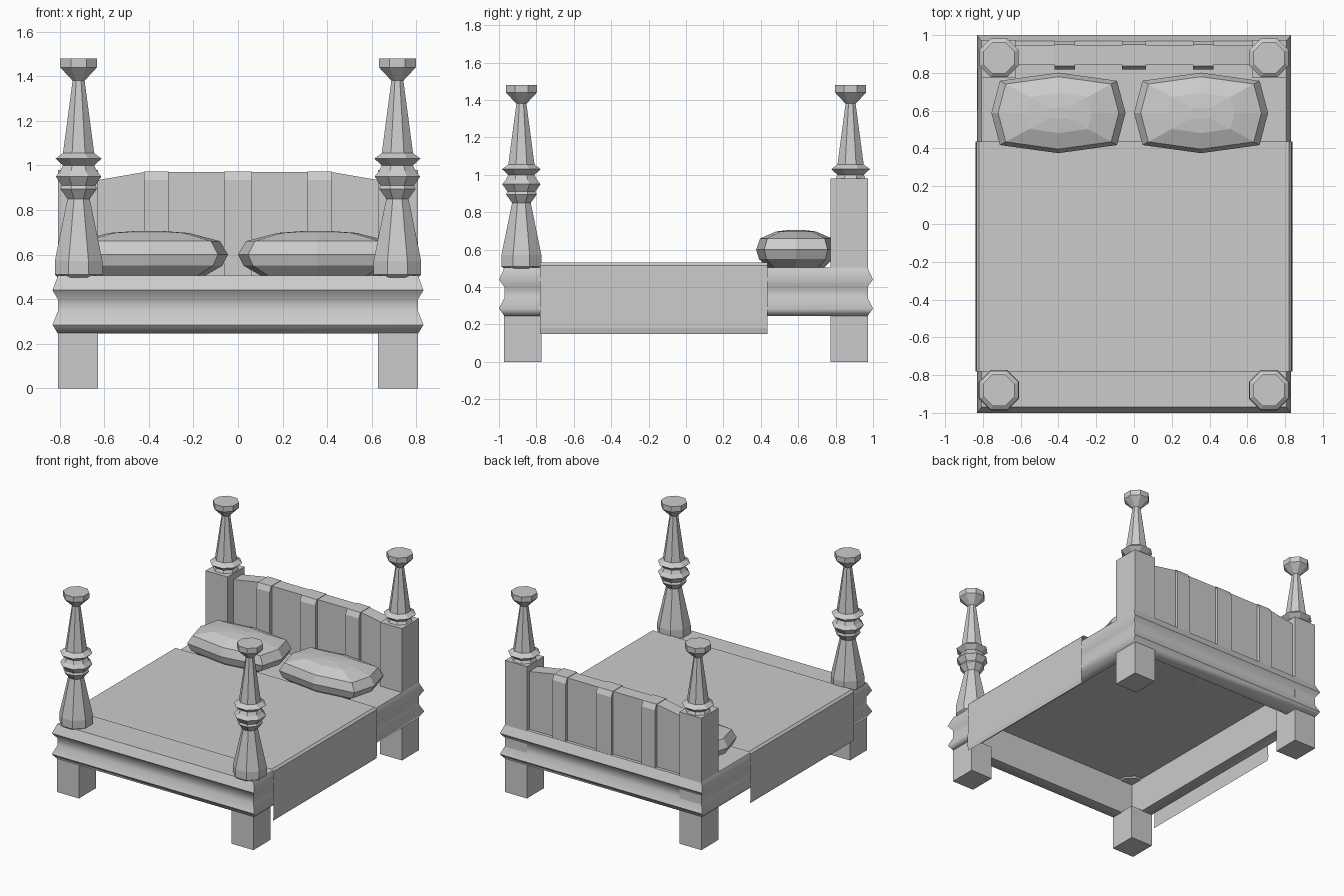
import bpy, bmesh, math

if "Cube" in bpy.data.objects:
    bpy.data.objects.remove(bpy.data.objects["Cube"])


def make(name, bm, smooth=None):
    bmesh.ops.recalc_face_normals(bm, faces=bm.faces)
    mesh = bpy.data.meshes.new(name)
    bm.to_mesh(mesh)
    bm.free()
    ob = bpy.data.objects.new(name, mesh)
    bpy.context.collection.objects.link(ob)
    if smooth:
        bpy.ops.object.select_all(action='DESELECT')
        ob.select_set(True)
        bpy.context.view_layer.objects.active = ob
        bpy.ops.object.shade_smooth_by_angle(angle=math.radians(smooth))
    return ob


def loft(bm, rings, cap_start=True, cap_end=True):
    """Join closed rings of points with quads."""
    vs = [[bm.verts.new(p) for p in r] for r in rings]
    n = len(vs[0])
    for a, b in zip(vs, vs[1:]):
        for i in range(n):
            j = (i + 1) % n
            bm.faces.new((a[i], a[j], b[j], b[i]))
    if cap_start:
        bm.faces.new(vs[0][::-1])
    if cap_end:
        bm.faces.new(vs[-1])


def rect(hx, hy, z, cx=0, cy=0):
    return [(cx + sx * hx, cy + sy * hy, z)
            for sx, sy in ((-1, -1), (1, -1), (1, 1), (-1, 1))]


def turned(name, cx, cy, profile, n=8):
    bm = bmesh.new()
    rings = []
    for r, z in profile:
        R = r / math.cos(math.pi / n)
        rings.append([(cx + R * math.cos(math.tau * (i + .5) / n),
                       cy + R * math.sin(math.tau * (i + .5) / n), z) for i in range(n)])
    loft(bm, rings)
    make(name, bm)


def extrude_y(name, outline, y0, y1):
    bm = bmesh.new()
    loft(bm, [[(x, y0, z) for x, z in outline], [(x, y1, z) for x, z in outline]])
    make(name, bm)


# Bed frame: moulded rails around a hollow underside, closed by a flat top
bm = bmesh.new()
frame = [(.72, .88, .5), (.72, .88, .245), (.808, .97, .245), (.832, 1, .285),
         (.808, .97, .345), (.808, .97, .40), (.832, 1, .44), (.808, .97, .505)]
loft(bm, [rect(*p) for p in frame], cap_start=False)
make("bed_frame", bm, 60)

# Legs, and turned posts above them
upper = [(.082, .975), (.07, 1.0), (.103, 1.03), (.07, 1.055), (.027, 1.38),
         (.083, 1.44), (.083, 1.48)]
lower = [(.09, .495), (.107, .51), (.107, .57), (.05, .85), (.082, .895),
         (.075, .91), (.102, .95)]
for side, sx in (("left", -1), ("right", 1)):
    for end, cy, top in (("front", -.873, .25), ("back", .873, .98)):
        bm = bmesh.new()
        loft(bm, [rect(.09, .1, z, sx * .718, cy) for z in (0, top)])
        make(f"{end}_leg_{side}", bm)
    turned(f"front_post_{side}", sx * .715, -.88, lower + upper)
    turned(f"back_post_{side}", sx * .715, .88, upper)

# Headboard panel with sloping shoulders
extrude_y("headboard", [(-.64, .5), (.64, .5), (.64, .932), (.42, .97),
                        (-.42, .97), (-.64, .932)], .845, .945)

# Headboard battens, chamfered at the top
for i, x in enumerate((-.367, 0, .367)):
    w = .055 if x else .063
    bm = bmesh.new()
    prof = [(.818, .5), (.968, .5), (.968, .935), (.95, .973), (.836, .973), (.818, .935)]
    loft(bm, [[(x + s * w, y, z) for y, z in prof] for s in (-1, 1)])
    make(f"headboard_batten_{i + 1}", bm)

# Blanket: thin open sheet draped over both sides
bm = bmesh.new()
half = [(.832, .15), (.838, .18), (.835, .515), (.82, .53)]
drape = half + [(-x, z) for x, z in half[::-1]]
rows = [[bm.verts.new((x, y, z)) for x, z in drape] for y in (-.78, .437)]
for i in range(len(drape) - 1):
    bm.faces.new((rows[0][i], rows[0][i + 1], rows[1][i + 1], rows[1][i]))
make("blanket", bm)

# Pillows: faceted cushions from a scaled eight-point outline
outline = [(.355, 0), (.31, .17), (0, .213), (-.31, .17),
           (-.355, 0), (-.31, -.17), (0, -.213), (.31, -.17)]
layers = [(.7, .503), (.93, .55), (1, .6), (.9, .66), (.5, .697), (.15, .706)]
for name, cx in (("pillow_left", -.4), ("pillow_right", .355)):
    bm = bmesh.new()
    loft(bm, [[(cx + s * x, .588 + s * y, z) for x, y in outline] for s, z in layers])
    make(name, bm)
